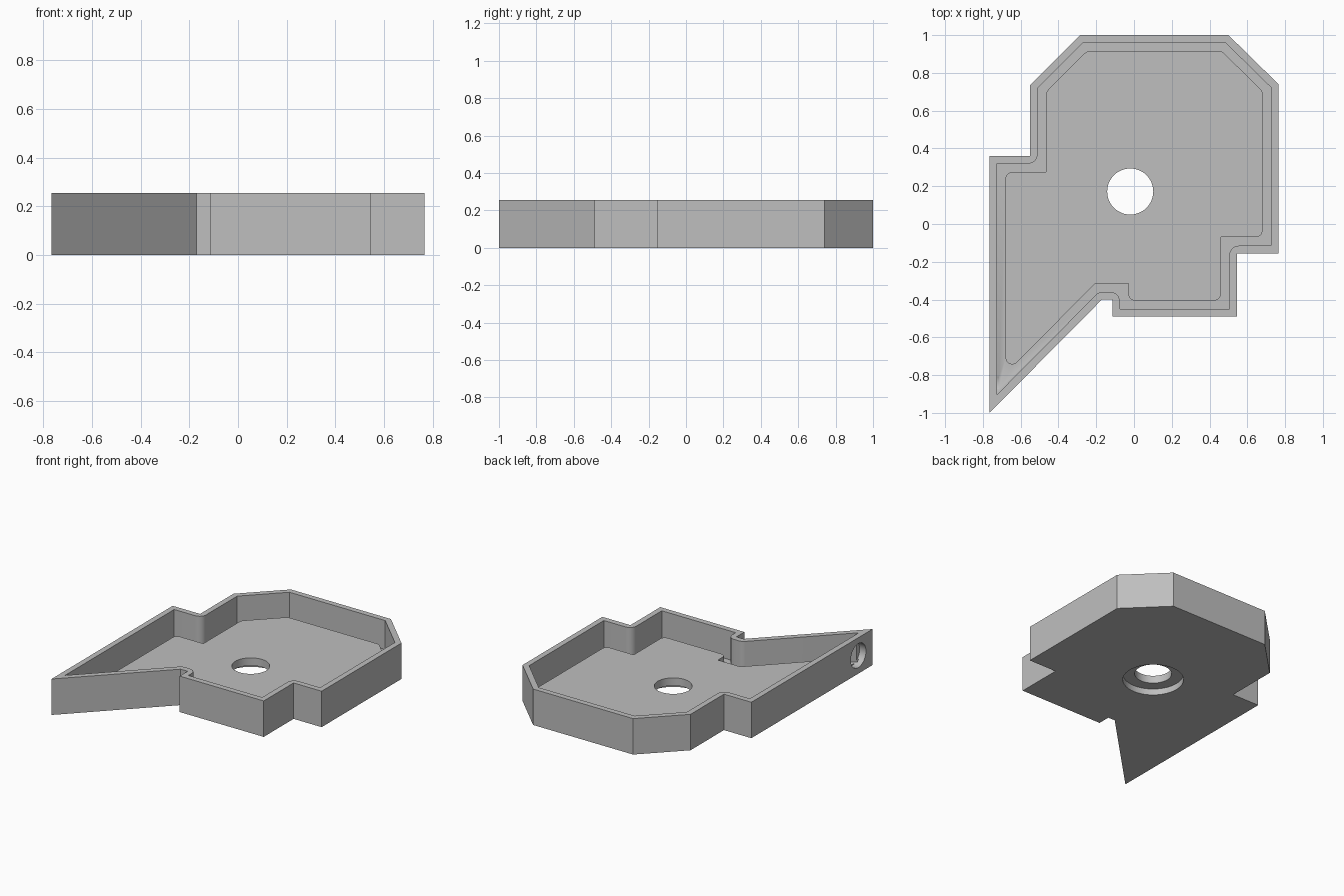
import bpy
import bmesh
import math
from mathutils import Vector

cube = bpy.data.objects.get("Cube")
if cube:
    bpy.data.objects.remove(cube, do_unlink=True)

HEIGHT = 0.255
FLOOR = 0.10
CHANNEL = 0.05

# Outer outline, counter-clockwise from the pointed tip
OUTLINE = [Vector(p) for p in (
    (-0.765, -1), (-0.17, -0.4), (-0.115, -0.4), (-0.115, -0.49),
    (0.545, -0.49), (0.545, -0.155), (0.765, -0.155), (0.765, 0.74),
    (0.5, 1), (-0.285, 1), (-0.55, 0.735), (-0.55, 0.36), (-0.765, 0.36))]

grey = bpy.data.materials.new("light grey")
grey.use_nodes = True
colour = (0.52, 0.52, 0.52, 1)
grey.diffuse_color = colour
grey.node_tree.nodes["Principled BSDF"].inputs["Base Color"].default_value = colour


def corner(points, i):
    """Directions of the edges into and out of a corner, and the turn there."""
    p = points[i]
    a = (p - points[i - 1]).normalized()
    b = (points[(i + 1) % len(points)] - p).normalized()
    return p, a, b, math.atan2(a.x * b.y - a.y * b.x, a.dot(b))


def inset(points, d):
    """Mitred inward offset."""
    out = []
    for i in range(len(points)):
        p, a, b, turn = corner(points, i)
        n = Vector((-a.y - b.y, a.x + b.x)).normalized()
        out.append(p + n * d / math.cos(turn / 2))
    return out


def fillet(points, r, sign, steps=8):
    """Round only the corners that turn the given way."""
    out = []
    for i in range(len(points)):
        p, a, b, turn = corner(points, i)
        if turn * sign < 0:
            out.append(p)
            continue
        start = p - a * r * math.tan(abs(turn) / 2)
        side = Vector((-a.y, a.x)) * r * sign
        centre = start + side
        for k in range(steps + 1):
            t = turn * k / steps
            c, s = math.cos(t), math.sin(t)
            v = -side
            out.append(centre + Vector((v.x * c - v.y * s, v.x * s + v.y * c)))
    return out


def prism(name, points, z0, z1):
    bm = bmesh.new()
    face = bm.faces.new([bm.verts.new((p.x, p.y, z0)) for p in points])
    top = bmesh.ops.extrude_face_region(bm, geom=[face])["geom"]
    bmesh.ops.translate(bm, vec=(0, 0, z1 - z0),
                        verts=[g for g in top if isinstance(g, bmesh.types.BMVert)])
    bmesh.ops.recalc_face_normals(bm, faces=bm.faces)
    mesh = bpy.data.meshes.new(name)
    bm.to_mesh(mesh)
    bm.free()
    mesh.materials.append(grey)
    ob = bpy.data.objects.new(name, mesh)
    bpy.context.collection.objects.link(ob)
    return ob


def cylinder(name, r, z0, z1, sides=48):
    ring = [Vector((r * math.cos(math.tau * k / sides), r * math.sin(math.tau * k / sides)))
            for k in range(sides)]
    return prism(name, ring, z0, z1)


def combine(target, tool, operation):
    tool.hide_render = True
    mod = target.modifiers.new(tool.name, 'BOOLEAN')
    mod.operation = operation
    mod.solver = 'EXACT'
    mod.object = tool
    bpy.context.view_layer.objects.active = target
    bpy.ops.object.modifier_apply(modifier=mod.name)
    bpy.data.objects.remove(tool, do_unlink=True)


# Walled tray with a channel around a raised floor
tray = prism("tray", OUTLINE, 0, HEIGHT)
cavity = prism("cavity_cutter", fillet(inset(OUTLINE, 0.04), 0.05, -1), CHANNEL, 0.4)
combine(tray, cavity, 'DIFFERENCE')
floor = prism("raised_floor", fillet(inset(OUTLINE, 0.085), 0.035, 1), 0.02, FLOOR)
combine(tray, floor, 'UNION')

# Central hole with a wider recess underneath
for name, r, z1 in (("hole_cutter", 0.122, 0.3), ("recess_cutter", 0.2, 0.045)):
    cutter = cylinder(name, r, -0.1, z1)
    cutter.location = (-0.02, 0.172, 0)
    combine(tray, cutter, 'DIFFERENCE')

# Round port through the long side wall near the tip
port = cylinder("port_cutter", 0.085, -0.9, -0.715)
port.rotation_euler = (0, math.pi / 2, 0)
port.location = (0, -0.84, 0.128)
combine(tray, port, 'DIFFERENCE')

bpy.ops.object.select_all(action='DESELECT')
tray.select_set(True)
bpy.context.view_layer.objects.active = tray
bpy.ops.object.shade_smooth_by_angle(angle=math.radians(30))
